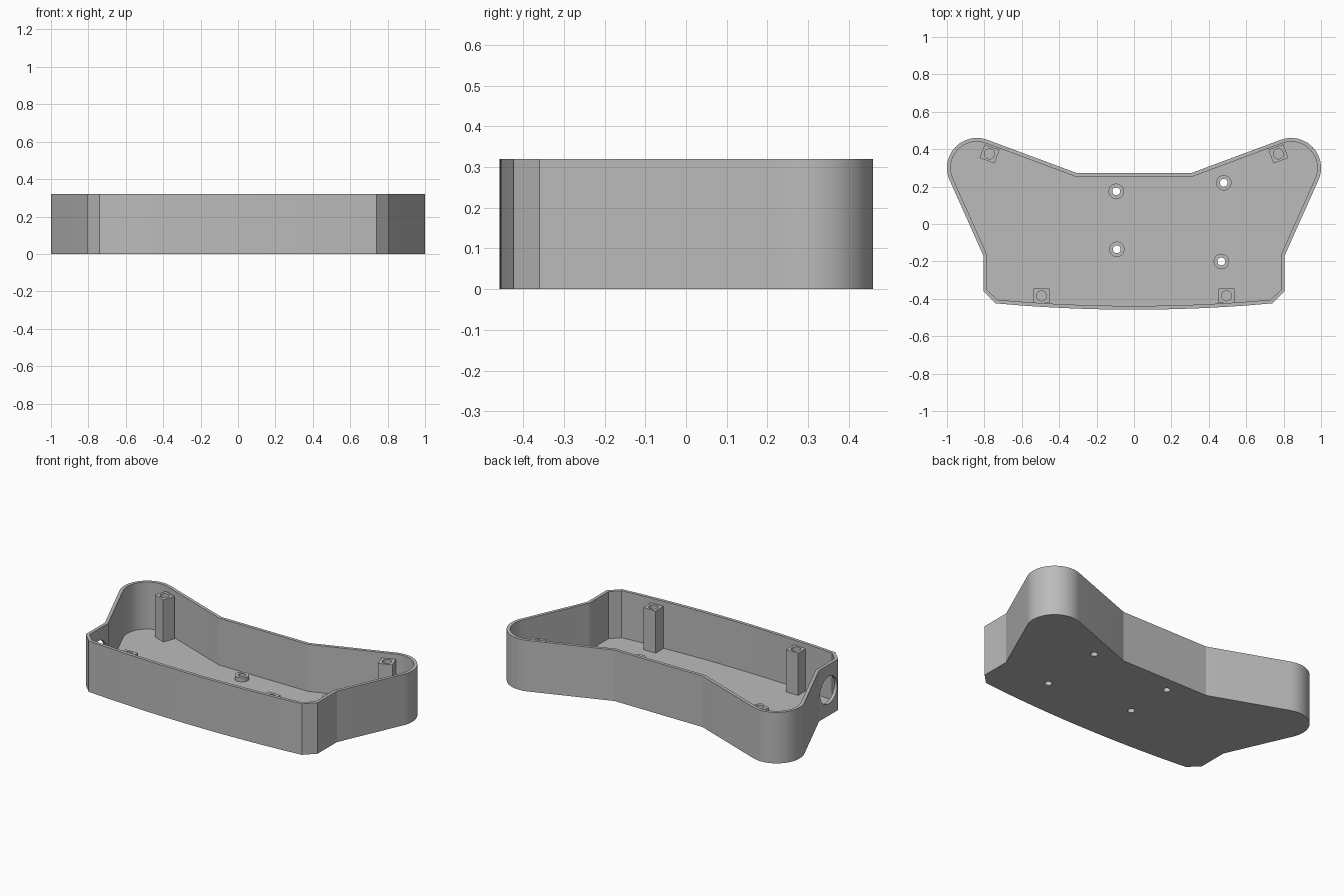
import bpy, bmesh, math
from mathutils import Matrix, Vector

HEIGHT, FLOOR, WALL, POST_TOP = 0.32, 0.025, 0.02, 0.29

if "Cube" in bpy.data.objects:
    bpy.data.objects.remove(bpy.data.objects["Cube"], do_unlink=True)

GREY = (0.5, 0.5, 0.5, 1)
grey = bpy.data.materials.new("plain grey plastic")
grey.use_nodes = True
grey.diffuse_color = GREY
grey.node_tree.nodes["Principled BSDF"].inputs["Base Color"].default_value = GREY


def make(name, bm):
    bmesh.ops.recalc_face_normals(bm, faces=bm.faces)
    mesh = bpy.data.meshes.new(name)
    bm.to_mesh(mesh)
    bm.free()
    mesh.materials.append(grey)
    obj = bpy.data.objects.new(name, mesh)
    bpy.context.collection.objects.link(obj)
    return obj


def activate(obj):
    bpy.ops.object.select_all(action="DESELECT")
    obj.select_set(True)
    bpy.context.view_layer.objects.active = obj


def smooth(obj):
    activate(obj)
    bpy.ops.object.shade_smooth_by_angle(angle=math.radians(20))


def cylinder(name, radius, depth, matrix):
    bm = bmesh.new()
    bmesh.ops.create_cone(bm, cap_ends=True, segments=40, radius1=radius,
                          radius2=radius, depth=depth, matrix=matrix)
    return make(name, bm)


def cut(obj, cutter):
    cutter.hide_render = True
    mod = obj.modifiers.new("cut", "BOOLEAN")
    mod.operation, mod.solver, mod.object = "DIFFERENCE", "EXACT", cutter
    activate(obj)
    bpy.ops.object.modifier_apply(modifier=mod.name)
    bpy.data.objects.remove(cutter, do_unlink=True)


def inset(points, d):
    """Move a counter-clockwise outline inwards with mitred corners."""
    result = []
    for i, p in enumerate(points):
        a = (p - points[i - 1]).normalized()
        b = (points[(i + 1) % len(points)] - p).normalized()
        na, nb = Vector((-a.y, a.x)), Vector((-b.y, b.x))
        result.append(p + (na + nb) * d / (1 + na.dot(nb)))
    return result


# Right half of the outline: bowed front, chamfer, flared side, round lobe, waist
half = []
for i in range(1, 13):
    x = 0.74 * i / 12
    half.append(Vector((x, -0.458 + 0.034 * (x / 0.74) ** 2)))
half += [Vector((0.805, -0.36)), Vector((0.805, -0.17))]
for i in range(25):
    a = math.radians(-24 + 134.4 * i / 24)
    half.append(Vector((0.84 + 0.16 * math.cos(a), 0.30 + 0.16 * math.sin(a))))
half.append(Vector((0.305, 0.272)))
outline = [Vector((0, -0.458))] + half + [Vector((-p.x, p.y)) for p in reversed(half)]
inner = inset(outline, WALL)

# Open tray
bm = bmesh.new()
rings = [[bm.verts.new((p.x, p.y, z)) for p in pts] for pts, z in
         ((outline, 0), (outline, HEIGHT), (inner, HEIGHT), (inner, FLOOR))]
n = len(outline)
for low, high in zip(rings, rings[1:]):
    for i in range(n):
        j = (i + 1) % n
        bm.faces.new((low[i], low[j], high[j], high[i]))
bm.faces.new(rings[0])
bm.faces.new(rings[-1])
tray = make("case_tray", bm)

# Round cable port through the straight part of one side
cut(tray, cylinder("port_cutter", 0.085, 0.1,
                   Matrix.Translation((-0.795, -0.265, 0.16)) @ Matrix.Rotation(math.pi / 2, 4, "Y")))

# Board standoffs, with screw holes through the floor
for k, (x, y) in enumerate(((-0.095, 0.175), (0.48, 0.22), (-0.092, -0.135), (0.467, -0.2))):
    cut(tray, cylinder("hole_cutter", 0.021, 0.2, Matrix.Translation((x, y, 0))))
    ring = cylinder(f"standoff_{k + 1}", 0.041, 0.025, Matrix.Translation((x, y, FLOOR + 0.0125)))
    cut(ring, cylinder("hole_cutter", 0.021, 0.2, Matrix.Translation((x, y, 0))))
    smooth(ring)
smooth(tray)

# Square lid posts with blind screw holes
for side, word in ((1, "left"), (-1, "right")):
    for end, x, y, turn in (("front", 0.495, -0.384, 0), ("back", 0.772, 0.375, 20.4)):
        bm = bmesh.new()
        tall = POST_TOP - FLOOR
        matrix = (Matrix.Translation((side * x, y, FLOOR + tall / 2))
                  @ Matrix.Rotation(math.radians(side * turn), 4, "Z")
                  @ Matrix.Diagonal((0.085, 0.078, tall, 1)))
        bmesh.ops.create_cube(bm, size=1, matrix=matrix)
        post = make(f"{end}_{word}_post", bm)
        cut(post, cylinder("hole_cutter", 0.027, 0.2, Matrix.Translation((side * x, y, POST_TOP))))
        smooth(post)
